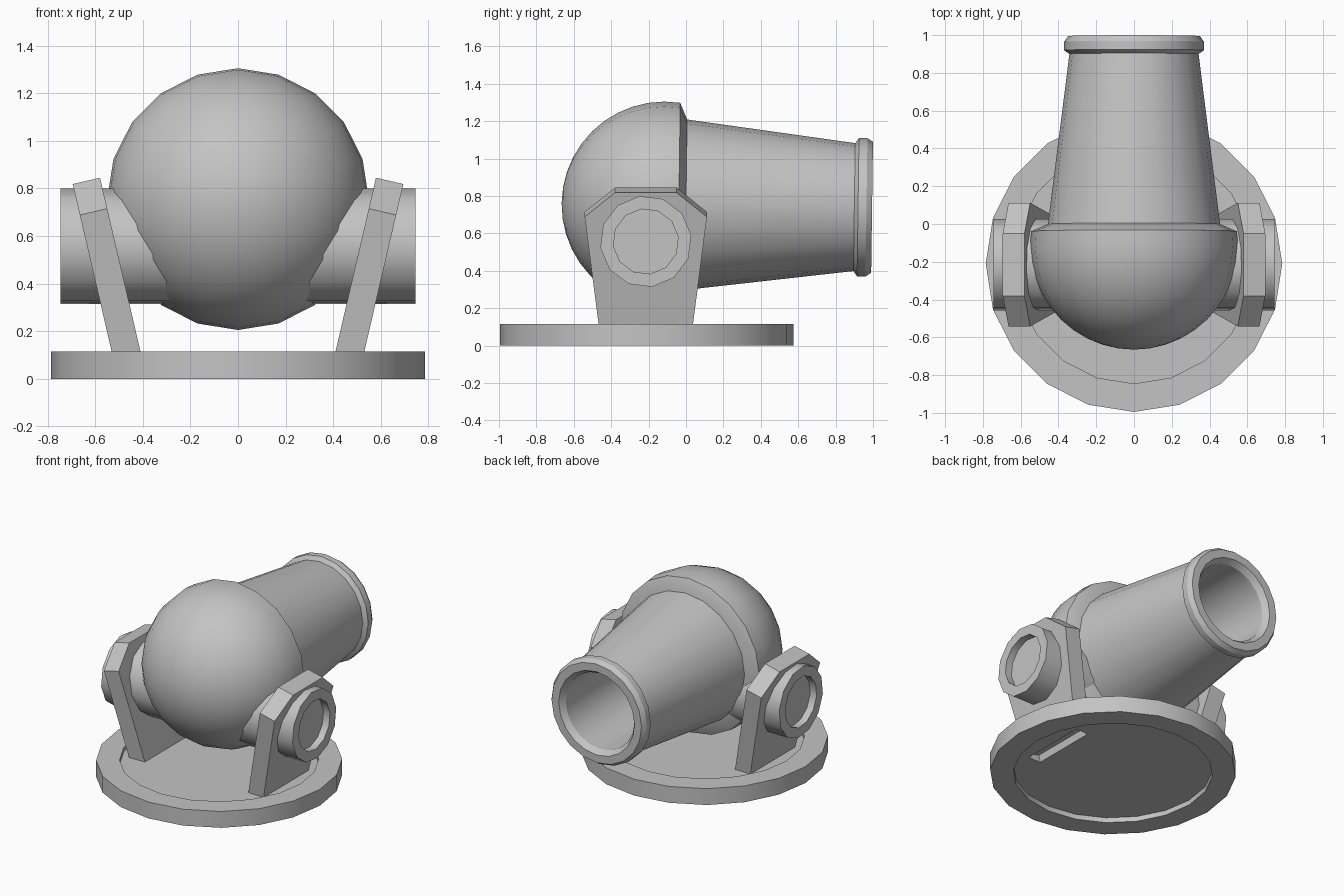
import bpy, bmesh
from math import radians, sin, cos, pi
from mathutils import Matrix, Vector

cube = bpy.data.objects.get("Cube")
if cube:
    bpy.data.objects.remove(cube, do_unlink=True)

grey = bpy.data.materials.new("plain_grey")
grey.use_nodes = True
colour = (0.55, 0.55, 0.55, 1)
grey.diffuse_color = colour
for node in grey.node_tree.nodes:
    if node.type == 'BSDF_PRINCIPLED':
        node.inputs["Base Color"].default_value = colour


def finish(name, bm, matrix=Matrix(), smooth=True):
    """Turn a bmesh into a shaded object."""
    bm.transform(matrix)
    bmesh.ops.recalc_face_normals(bm, faces=bm.faces[:])
    mesh = bpy.data.meshes.new(name)
    bm.to_mesh(mesh)
    bm.free()
    mesh.materials.append(grey)
    ob = bpy.data.objects.new(name, mesh)
    bpy.context.collection.objects.link(ob)
    if smooth:
        bpy.ops.object.select_all(action='DESELECT')
        ob.select_set(True)
        bpy.context.view_layer.objects.active = ob
        bpy.ops.object.shade_smooth_by_angle(angle=radians(32))
    return ob


def lathe(name, profile, sides, matrix, phase=0):
    """Revolve (radius, height) points round local z."""
    bm = bmesh.new()
    rings = []
    for r, h in profile:
        if r == 0:
            rings.append([bm.verts.new((0, 0, h))] * sides)
        else:
            rings.append([bm.verts.new((r * cos(phase + 2 * pi * i / sides),
                                        r * sin(phase + 2 * pi * i / sides), h))
                          for i in range(sides)])
    for a, b in zip(rings, rings[1:]):
        for i in range(sides):
            j = (i + 1) % sides
            bm.faces.new(dict.fromkeys((a[i], a[j], b[j], b[i])))
    return finish(name, bm, matrix)


def slab(name, outline, side, x_foot, lean, width):
    """Extrude a (y, z) outline across x, leaning outward with height."""
    bm = bmesh.new()
    shear = Vector((lean, 0, 1))
    across = Vector((width, 0, -lean * width))
    verts = [bm.verts.new(Vector((x_foot, y, 0)) + shear * z) for y, z in outline]
    face = bm.faces.new(verts)
    new = bmesh.ops.extrude_face_region(bm, geom=[face])["geom"]
    bmesh.ops.translate(bm, vec=across,
                        verts=[v for v in new if isinstance(v, bmesh.types.BMVert)])
    return finish(name, bm, Matrix.Diagonal((side, 1, 1, 1)), False)


# Round base with a recessed floor above and below
base = lathe("base", [(0, 0.035), (0.635, 0.035), (0.635, 0), (0.785, 0),
                      (0.785, 0.115), (0.635, 0.115), (0.635, 0.085), (0, 0.085)],
             20, Matrix.Translation((0, -0.21, 0)))

# Body axis runs along y and dips slightly toward the muzzle
pivot = Vector((0, -0.115, 0.755))
body = (Matrix.Translation(pivot) @ Matrix.Rotation(radians(-90.8), 4, 'X')
        @ Matrix.Translation((0, 0, -pivot.y)))

# Rounded breech
arc = [radians(98 * i / 11) for i in range(12)]
ball = [(0.55 * sin(a), -0.115 - 0.55 * cos(a)) for a in arc]
ball[0] = (0, -0.665)
lathe("breech", ball + [(0.455, 0), (0, 0)], 20, body)

# Tapered barrel with muzzle ring and open bore
lathe("barrel", [(0, -0.01), (0.457, -0.01), (0.342, 0.9), (0.37, 0.92),
                 (0.37, 0.965), (0.35, 0.995), (0.295, 0.995), (0.268, 0.955),
                 (0.268, 0.15), (0, 0.15)], 20, body)

# Leaning brackets, their floor slots, and the trunnions
half = [(0.245, 0.085), (0.327, 0.715), (0.165, 0.845)]
outline = [(-0.215 + y, z) for y, z in half] + [(-0.215 - y, z) for y, z in reversed(half)]
foot = [(0.02, 0.16), (0.02, -0.05), (-0.45, -0.05), (-0.45, 0.16)]
for side, label in ((1, "left"), (-1, "right")):
    slab(label + "_bracket", outline, side, 0.383, 0.233, 0.115)
    cutter = slab(label + "_slot_cutter", foot, side, 0.395, 0.233, 0.09)
    cutter.hide_render = True
    cutter.hide_viewport = True
    cutter.display_type = 'WIRE'
    cut = base.modifiers.new(label + "_slot", 'BOOLEAN')
    cut.object = cutter
    cut.operation = 'DIFFERENCE'
    cut.solver = 'EXACT'
    place = (Matrix.Translation((0, -0.215, 0.557)) @ Matrix.Diagonal((side, 1, 1, 1))
             @ Matrix.Rotation(radians(90), 4, 'Y'))
    lathe(label + "_trunnion", [(0, 0.15), (0.245, 0.15), (0.245, 0.745),
                                (0.175, 0.745), (0.175, 0.695), (0, 0.695)],
          12, place, radians(8))
